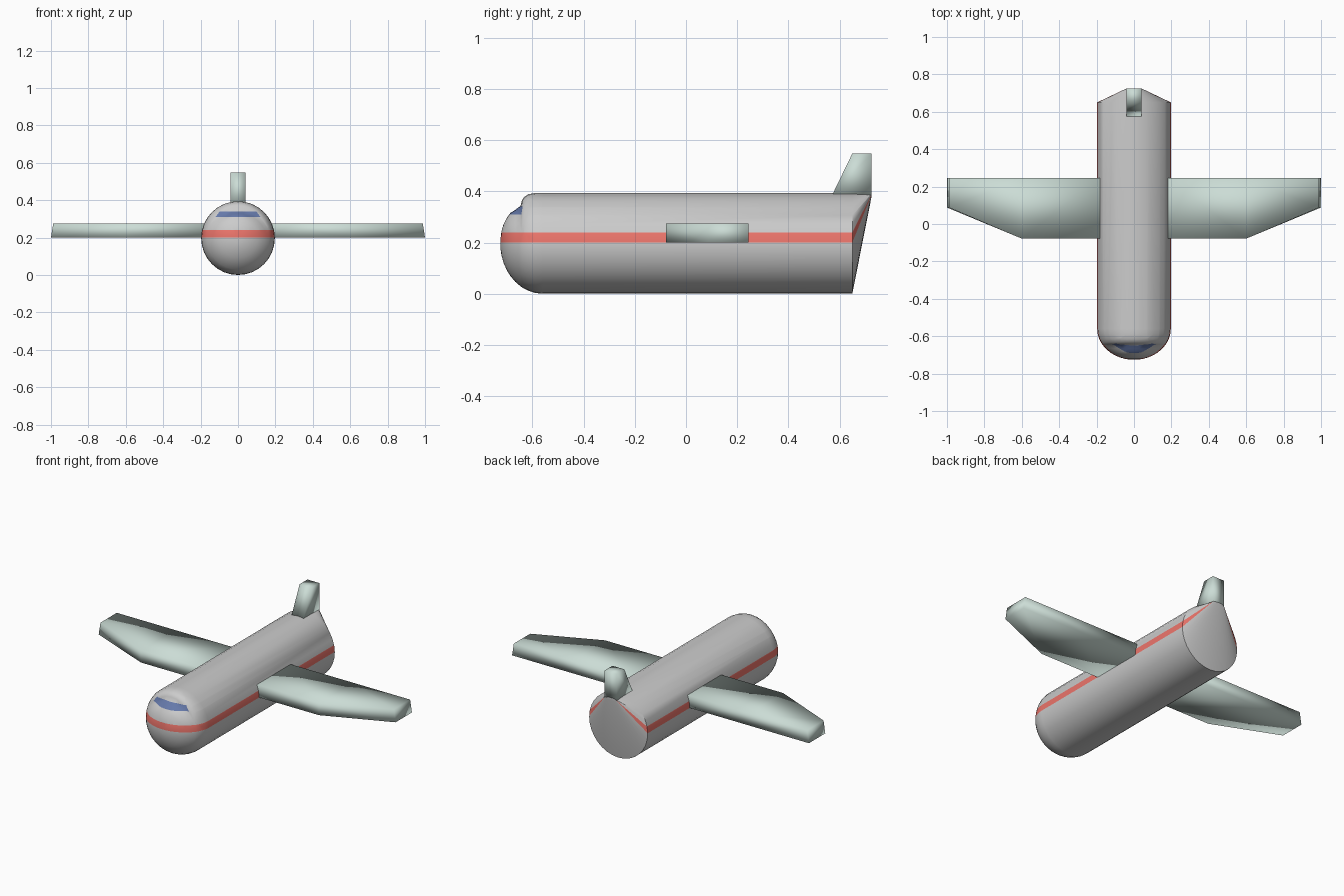
import bpy, bmesh, math
from mathutils import Vector

if "Cube" in bpy.data.objects:
    bpy.data.objects.remove(bpy.data.objects["Cube"])

R, SEG = 0.197, 32


def material(name, rgb):
    m = bpy.data.materials.new(name)
    m.diffuse_color = (*rgb, 1)
    m.use_nodes = True
    m.node_tree.nodes["Principled BSDF"].inputs["Base Color"].default_value = m.diffuse_color
    return m


grey = material("light_grey", (0.8, 0.8, 0.8))
red = material("red", (0.85, 0.18, 0.15))
navy = material("navy", (0.13, 0.19, 0.40))
green = material("grey_green", (0.60, 0.72, 0.67))


def finish(bm, name, mats):
    bmesh.ops.recalc_face_normals(bm, faces=bm.faces)
    for f in bm.faces:
        f.smooth = True
    me = bpy.data.meshes.new(name)
    bm.to_mesh(me)
    bm.free()
    for m in mats:
        me.materials.append(m)
    ob = bpy.data.objects.new(name, me)
    bpy.context.collection.objects.link(ob)
    return ob


def loft(bm, rings, cap_end=True):
    rows = [[bm.verts.new(p) for p in r] for r in rings]
    n = len(rows[0])
    for a, b in zip(rows, rows[1:]):
        for i in range(n):
            j = (i + 1) % n
            bm.faces.new((a[i], a[j], b[j], b[i]))
    bm.faces.new(rows[0])
    if cap_end:
        bm.faces.new(rows[-1])


# Fuselage: rounded nose with a windscreen step, then a straight tube
def ring(y, top):
    f = math.sqrt(max(0, 1 - (min(y + 0.56, 0) / 0.166) ** 2))
    pts = []
    for k in range(SEG):
        a = 2 * math.pi * k / SEG
        h = (top - R) if math.sin(a) > 0 else R * f
        pts.append((R * f * math.cos(a), y, R + h * math.sin(a)))
    return pts


profile = [(-0.725, 0.215), (-0.721, 0.245), (-0.713, 0.272), (-0.70, 0.297),
           (-0.686, 0.316), (-0.667, 0.328), (-0.647, 0.343), (-0.641, 0.365),
           (-0.632, 0.379), (-0.615, 0.389), (-0.588, 0.394), (-0.56, 0.394),
           (0.65, 0.394)]
bm = bmesh.new()
loft(bm, [ring(y, t) for y, t in profile], cap_end=False)


def cut(co, no, ymax=1):
    faces = [f for f in bm.faces if f.calc_center_median().y < ymax]
    geom = faces + list({e for f in faces for e in f.edges}) + list({v for f in faces for v in f.verts})
    bmesh.ops.bisect_plane(bm, geom=geom, plane_co=co, plane_no=no, dist=1e-5)


# Cut lines for the stripe and the windscreen, then colour the faces
for z in (0.2, 0.24):
    cut((0, 0, z), (0, 0, 1))
for z in (0.31, 0.34):
    cut((0, 0, z), (0, 0, 1), -0.57)
for s in (-1, 1):
    cut((s * 0.12, 0, 0.31), (s * 0.03, 0, 0.022), -0.57)
for f in bm.faces:
    c = f.calc_center_median()
    if 0.2 < c.z < 0.24:
        f.material_index = 1
    elif 0.31 < c.z < 0.34 and c.y < -0.57 and abs(c.x) < 0.12 - (c.z - 0.31) * 0.73:
        f.material_index = 2

# Tail: the open end is drawn up to a small ridge under the fin
end = [e for e in bm.edges if e.is_boundary]
tail_colour = {e: e.link_faces[0].material_index for e in end}
new = {}
for v in {v for e in end for v in e.verts}:
    new[v] = bm.verts.new((v.co.x * 0.2, 0.725, 0.394 + (v.co.z - 0.394) * 0.04))
for e, m in tail_colour.items():
    a, b = e.verts
    bm.faces.new((a, b, new[b], new[a])).material_index = m
bmesh.ops.holes_fill(bm, edges=[e for e in bm.edges if e.is_boundary], sides=0)
body = finish(bm, "fuselage", [grey, red, navy])
bpy.context.view_layer.objects.active = body
body.select_set(True)
bpy.ops.object.shade_smooth_by_angle(angle=math.radians(40))

# Wings: three box sections, leading edge swept towards the tip
for s, side in ((1, "right"), (-1, "left")):
    bm = bmesh.new()
    rings = []
    for xb, xt, y0 in ((0.183, 0.183, -0.078), (0.6, 0.6, -0.078), (1.0, 0.988, 0.088)):
        rings.append([(s * xb, y0, 0.2), (s * xb, 0.245, 0.2),
                      (s * xt, 0.245, 0.275), (s * xt, y0, 0.275)])
    loft(bm, rings)
    finish(bm, side + "_wing", [green])

# Tail fin: slanted front edge
bm = bmesh.new()
side_shape = [(0.571, 0.385), (0.725, 0.385), (0.725, 0.548), (0.65, 0.548)]
loft(bm, [[(x, y, z) for y, z in side_shape] for x in (-0.04, 0.04)])
finish(bm, "tail_fin", [green])
